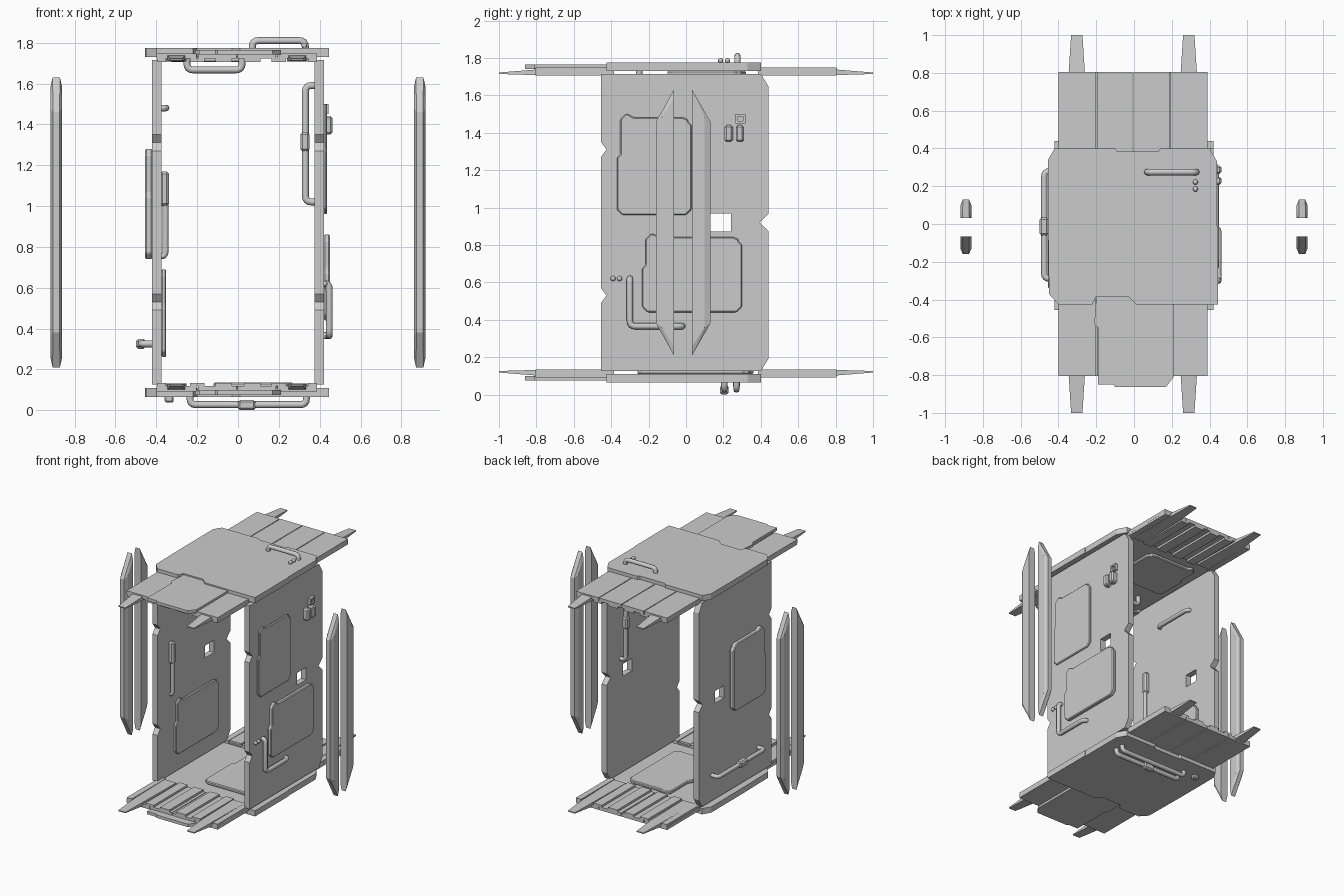
import bpy, bmesh
from mathutils import Vector

if "Cube" in bpy.data.objects:
    bpy.data.objects.remove(bpy.data.objects["Cube"])

MID = 0.92  # height of the mirror plane between floor and roof


def finish(name, bm, bevel=0):
    bmesh.ops.recalc_face_normals(bm, faces=bm.faces)
    me = bpy.data.meshes.new(name)
    bm.to_mesh(me)
    bm.free()
    ob = bpy.data.objects.new(name, me)
    bpy.context.collection.objects.link(ob)
    if bevel:
        m = ob.modifiers.new("Bevel", 'BEVEL')
        m.width, m.segments = bevel, 1
    return ob


def prism(name, pts, axis, lo, hi, bevel=0):
    """Extrude an outline: axis x uses (y, z) points, axis z uses (x, y) points."""
    bm = bmesh.new()
    put = (lambda a, b, t: (t, a, b)) if axis == 'x' else (lambda a, b, t: (a, b, t))
    face = bm.faces.new([bm.verts.new(put(a, b, lo)) for a, b in pts])
    ext = bmesh.ops.extrude_face_region(bm, geom=[face])['geom']
    step = Vector(put(0, 0, hi - lo))
    for v in ext:
        if isinstance(v, bmesh.types.BMVert):
            v.co += step
    return finish(name, bm, bevel)


def box(name, x0, x1, y0, y1, z0, z1, bevel=0):
    return prism(name, [(x0, y0), (x1, y0), (x1, y1), (x0, y1)], 'z', z0, z1, bevel)


def hull(name, pts):
    bm = bmesh.new()
    for p in pts:
        bm.verts.new(p)
    bmesh.ops.convex_hull(bm, input=bm.verts)
    return finish(name, bm)


def pipe(name, pts, r=0.017, bend=0.03):
    """Round tube along a path with rounded corners."""
    pts = [Vector(p) for p in pts]
    path = [pts[0]]
    for a, b, c in zip(pts, pts[1:], pts[2:]):
        p = b + (a - b).normalized() * min(bend, (a - b).length * 0.8)
        q = b + (c - b).normalized() * min(bend, (c - b).length * 0.8)
        for i in range(5):
            t = i / 4
            path.append(p * (1 - t) ** 2 + b * 2 * t * (1 - t) + q * t * t)
    path.append(pts[-1])
    cu = bpy.data.curves.new(name, 'CURVE')
    cu.dimensions = '3D'
    cu.bevel_depth, cu.bevel_resolution, cu.use_fill_caps = r, 2, True
    sp = cu.splines.new('POLY')
    sp.points.add(len(path) - 1)
    for s, p in zip(sp.points, path):
        s.co = (*p, 1)
    ob = bpy.data.objects.new(name, cu)
    bpy.context.collection.objects.link(ob)
    return ob


def rivet(name, p, r=0.014):
    bm = bmesh.new()
    bmesh.ops.create_uvsphere(bm, u_segments=12, v_segments=8, radius=r)
    bmesh.ops.translate(bm, verts=bm.verts, vec=p)
    for f in bm.faces:
        f.smooth = True
    finish(name, bm)


def hatch(name, axis, a0, a1, b0, b1, lo, hi):
    """Raised plate with cut corners and a stepped edge."""
    c, s, m = 0.03, 0.018, b0 + (b1 - b0) * 0.6
    prism(name, [(a0 + c, b0), (a1 - c, b0), (a1, b0 + c), (a1, b1 - 2 * c), (a1 - s, b1 - 2 * c + s),
                 (a1 - s, b1 - c), (a1 - c - s, b1 - s), (a0 + 3 * c, b1 - s), (a0 + 2 * c, b1), (a0 + c + s, b1),
                 (a0 + s, b1 - c), (a0 + s, m), (a0, m - s), (a0, b0 + c)], axis, lo, hi, 0.007)


# Side walls: upper and lower half, notched where they meet to leave a window
half = [(-.455, 1.715), (.40, 1.715), (.44, 1.65), (.44, .965), (.395, MID), (.24, MID), (.24, .968),
        (.13, .968), (.13, MID), (-.455, MID), (-.455, 1.27), (-.425, 1.31), (-.455, 1.35)]
for side, x0, x1 in (("right", .375, .42), ("left", -.42, -.375)):
    prism(side + "_wall_upper", half, 'x', x0, x1)
    prism(side + "_wall_lower", [(y, 2 * MID - z) for y, z in half], 'x', x0, x1)

# Hatches on the walls
hatch("right_upper_hatch", 'x', -.37, .03, .96, 1.50, .42, .437)
hatch("right_lower_hatch", 'x', -.235, .30, .44, .86, .42, .45)
hatch("left_outer_hatch", 'x', -.34, .06, .74, 1.28, -.455, -.42)
hatch("left_inner_hatch", 'x', -.26, .27, .26, .69, -.375, -.352)

# Roof and floor plates, with wings, ribs and prongs, mirrored about MID
back_plate = [(-.455, .34), (-.42, .40), (-.10, .40), (-.09, .385), (.13, .385), (.14, .40), (.40, .40), (.44, .33),
              (.44, -.012), (0, -.012), (-.05, .032), (-.23, .032), (-.25, -.012), (-.455, -.012)]
front_plate = [(-.455, -.012), (-.25, -.012), (-.23, .032), (-.05, .032), (0, -.012), (.445, -.012),
               (.445, -.425), (.01, -.425), (-.03, -.385), (-.20, -.385), (-.22, -.425), (-.4, -.425), (-.45, -.37)]
overlay = [(-.2, -.385), (-.03, -.385), (.01, -.425), (.21, -.425), (.21, -.81), (.17, -.862),
           (-.10, -.862), (-.11, -.85), (-.19, -.85), (-.19, -.55), (-.21, -.53)]
for level in ("roof", "floor"):
    def h(z):
        return z if level == "roof" else 2 * MID - z
    prism(level + "_back_plate", back_plate, 'z', h(1.73), h(1.775))
    prism(level + "_front_plate", front_plate, 'z', h(1.73), h(1.775))
    prism(level + "_overlay", overlay, 'z', h(1.742), h(1.765))
    for end, s in (("front", -1), ("back", 1)):
        ya, yb = sorted((s * .385, s * .805))
        for i, (x0, x1) in enumerate(((-.4, -.203), (-.197, -.008), (-.002, .187), (.193, .388))):
            box(f"{level}_{end}_plank_{i}", x0, x1, ya, yb, h(1.722), h(1.748))
        for i, (x, w) in enumerate(((-.375, .045), (-.2, .07), (-.07, .08), (.07, .08), (.2, .07), (.365, .045))):
            box(f"{level}_{end}_rib_{i}", x - w / 2, x + w / 2, ya, yb, h(1.706), h(1.722))
        for x in (-.303, .29):
            hull(f"{level}_{end}_prong", [(x + d * w, s * y, h(z)) for d in (-1, 1)
                 for y, w, z in ((.40, .05, 1.708), (.40, .05, 1.738), (.80, .043, 1.708),
                                 (.80, .043, 1.738), (1.0, .03, 1.714), (1.0, .03, 1.722))])

# Inner hatches on floor and ceiling
hatch("floor_hatch", 'z', -.12, .27, -.26, .36, .11, .135)
hatch("ceiling_hatch", 'z', -.33, .10, -.10, .32, 1.705, 1.73)

# Floating blades: two each side, chamfered toward the outer edge
for side in (-1, 1):
    for name, y0, y1 in (("front", -.065, -.16), ("back", .033, .13)):
        d = 1 if y1 > y0 else -1
        sections = [(y0, .018, .21), (y0, .029, .26), (y1 - d * .03, .029, .36), (y1, .016, .38)]
        hull(name + "_blade", [(side * .89 + e * w, y, zz) for e in (-1, 1)
             for y, w, z in sections for zz in (z, 2 * MID - z)])

# Handles on the right wall
pipe("right_outer_pipe", [(.42, -.30, .62), (.447, -.30, .62), (.447, -.30, .365), (.447, -.02, .365), (.415, -.02, .365)])
pipe("right_inner_pipe", [(.38, .27, 1.59), (.33, .27, 1.59), (.33, .27, 1.02), (.38, .27, 1.02)])
box("right_inner_grip", .305, .35, .245, .295, 1.27, 1.36, .01)
for y in (-.39, -.355):
    rivet("right_rivet", (.425, y, .62))
for y in (.228, .288):
    box("right_button", .41, .462, y - .022, y + .022, 1.35, 1.44, .01)
for y0, y1, z0, z1 in ((.265, .318, 1.488, 1.5), (.265, .318, 1.45, 1.462), (.265, .277, 1.45, 1.5), (.306, .318, 1.45, 1.5)):
    box("right_socket_rim", .42, .443, y0, y1, z0, z1)
box("right_socket", .42, .428, .27, .313, 1.455, 1.495)

# Handles on the left wall
pipe("left_outer_pipe", [(-.42, .28, .325), (-.475, .28, .325), (-.475, -.29, .325), (-.42, -.29, .325)])
box("left_outer_grip", -.499, -.452, -.06, .035, .301, .349, .01)
pipe("left_lever", [(-.375, -.30, .755), (-.355, -.30, .755), (-.355, -.30, 1.02)], .015)
box("left_lever_grip", -.382, -.338, -.322, -.278, 1.0, 1.17, .012)
pipe("left_inner_pipe", [(-.375, -.15, 1.48), (-.352, -.15, 1.48), (-.352, .17, 1.48), (-.375, .17, 1.48)], .016)

# Handles above and below the roof
pipe("roof_pipe", [(.07, .275, 1.77), (.07, .275, 1.81), (.33, .275, 1.81), (.33, .275, 1.77)])
for y in (.185, .222):
    rivet("roof_rivet", (.325, y, 1.785), .014)
    box("roof_rivet_stem", .315, .335, y - .01, y + .01, 1.77, 1.788)
pipe("ceiling_pipe", [(-.25, -.25, 1.74), (-.25, -.25, 1.667), (.02, -.25, 1.667), (.02, -.25, 1.74)])

# Pipes under the floor
for y in (.205, .27):
    pipe("underfloor_pipe", [(-.235, y, .08), (-.235, y, .027), (.335, y, .027), (.335, y, .08)])
box("underfloor_grip", 0, .085, .182, .228, 0, .05, .01)
box("underfloor_knob", -.36, -.315, .25, .29, .038, .075, .008)
